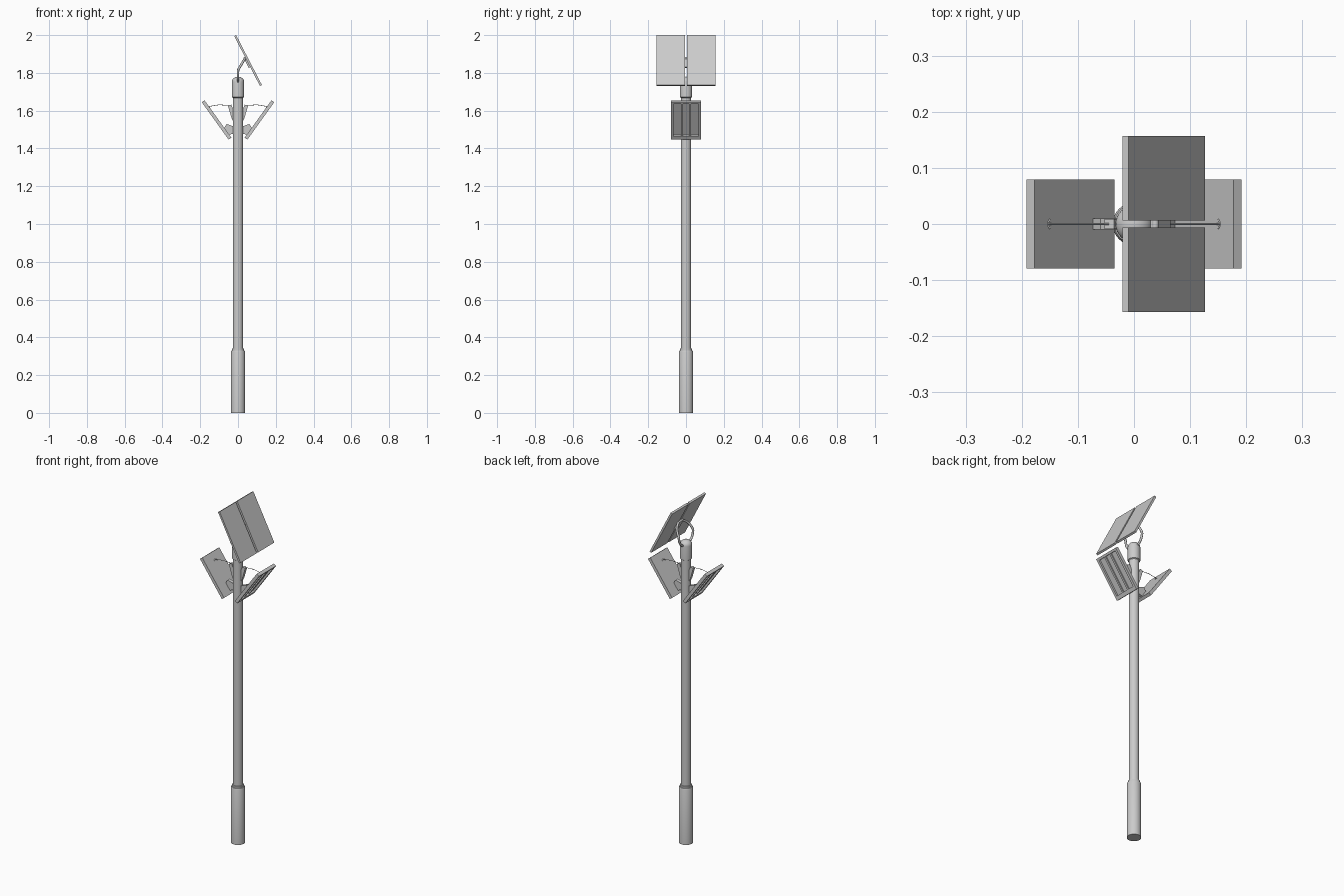
import bpy, bmesh, math
from mathutils import Vector

if "Cube" in bpy.data.objects:
    bpy.data.objects.remove(bpy.data.objects["Cube"])


def finish(name, bm, smooth=False):
    bmesh.ops.recalc_face_normals(bm, faces=bm.faces)
    me = bpy.data.meshes.new(name)
    bm.to_mesh(me)
    bm.free()
    ob = bpy.data.objects.new(name, me)
    bpy.context.collection.objects.link(ob)
    if smooth:
        bpy.ops.object.select_all(action='DESELECT')
        ob.select_set(True)
        bpy.context.view_layer.objects.active = ob
        bpy.ops.object.shade_smooth_by_angle(angle=math.radians(35))
    return ob


def lathe(name, profile, segs=32):
    """Turn (radius, z) points around the z axis."""
    bm = bmesh.new()
    pts = [bm.verts.new((r, 0, z)) for r, z in profile]
    edges = [bm.edges.new(p) for p in zip(pts, pts[1:])]
    bmesh.ops.spin(bm, geom=pts + edges, cent=(0, 0, 0), axis=(0, 0, 1),
                   angle=math.tau, steps=segs, use_duplicate=False)
    bmesh.ops.remove_doubles(bm, verts=bm.verts, dist=1e-5)
    return finish(name, bm, True)


def prism(name, pts, y0, y1):
    """Extrude an (x, z) outline along y."""
    bm = bmesh.new()
    face = bm.faces.new([bm.verts.new((x, y0, z)) for x, z in pts])
    ext = bmesh.ops.extrude_face_region(bm, geom=[face])
    for v in ext['geom']:
        if isinstance(v, bmesh.types.BMVert):
            v.co.y = y1
    return finish(name, bm)


def slab(name, origin, d, n, u, v, y, side=1):
    """Tilted box: u along direction d, v along normal n, y sideways."""
    o, d, n = Vector(origin), Vector(d), Vector(n)
    pts = [o + d * a + n * b for a, b in
           ((u[0], v[0]), (u[1], v[0]), (u[1], v[1]), (u[0], v[1]))]
    return prism(name, [(side * p.x, p.y) for p in pts], *y)


def tube(name, pts, radius):
    cu = bpy.data.curves.new(name, 'CURVE')
    cu.dimensions = '3D'
    cu.bevel_depth = radius
    cu.bevel_resolution = 2
    cu.use_fill_caps = True
    sp = cu.splines.new('POLY')
    sp.points.add(len(pts) - 1)
    for p, co in zip(sp.points, pts):
        p.co = (*co, 1)
    sp.use_smooth = True
    ob = bpy.data.objects.new(name, cu)
    bpy.context.collection.objects.link(ob)


# Pole, base sleeve and rounded cap
lathe("base_sleeve", [(0, 0), (0.038, 0), (0.038, 0.322), (0.035, 0.33),
                      (0.031, 0.331), (0.031, 0.34), (0.027, 0.342)])
lathe("pole", [(0, 0.3), (0.0275, 0.3), (0.0275, 1.70), (0, 1.70)])
dome = [(0.033 * math.cos(a), 1.752 + 0.028 * math.sin(a))
        for a in [i * math.pi / 12 for i in range(6)]]
lathe("pole_cap", [(0.027, 1.668), (0.033, 1.672)] + dome + [(0, 1.78)])

# Top solar panels, one each side of a narrow gap
top_o, top_d, top_n = (-0.01, 2.0), (0.459, -0.888), (0.888, 0.459)
for s, side in ((1, "back"), (-1, "front")):
    slab("solar_panel_" + side, top_o, top_d, top_n,
         (0, 0.298), (-0.0115, 0), (s * 0.006, s * 0.157))
# Clamp plate joining the panels to the fork
slab("panel_clamp", top_o, top_d, top_n, (0.125, 0.185), (-0.02, -0.0115), (-0.02, 0.02))

# Curved fork holding the panels, pinned through the cap
fork = []
for i in range(33):
    a = math.radians(-60 + 300 * i / 32)
    z = 1.812 + 0.066 * math.sin(a)
    fork.append((max(0, z - 1.815) * 0.6, 0.066 * math.cos(a), z))
tube("panel_fork", fork, 0.0065)
tube("fork_pin", [(0, -0.04, 1.755), (0, 0.04, 1.755)], 0.005)

# Two tilted lamp heads with brackets and stay wires
o, d, n = (0.035, 1.457), (0.583, 0.812), (0.812, -0.583)
L, T, W = 0.244, 0.018, 0.0795
for s, side in ((1, "right"), (-1, "left")):
    slab("lamp_back_" + side, o, d, n, (0, L), (0, 0.007), (-W, W), s)
    for k in (-1, 1):
        slab("lamp_side_rim_" + side, o, d, n, (0, L), (0.007, T), (k * W, k * 0.066), s)
        slab("lamp_divider_" + side, o, d, n, (0.022, L - 0.013), (0.007, 0.014),
             (k * 0.021 - 0.005, k * 0.021 + 0.005), s)
    slab("lamp_lower_rim_" + side, o, d, n, (0, 0.022), (0.007, T), (-0.066, 0.066), s)
    slab("lamp_upper_rim_" + side, o, d, n, (L - 0.013, L), (0.007, T), (-0.066, 0.066), s)
    # Lower arm from pole to lamp, and upper wedge for the wire
    prism("lower_bracket_" + side, [(s * x, z) for x, z in
          ((0.02, 1.48), (0.053, 1.47), (0.075, 1.507), (0.06, 1.53), (0.02, 1.515))],
          -0.01, 0.01)
    prism("upper_bracket_" + side, [(s * x, z) for x, z in
          ((0.022, 1.535), (0.034, 1.56), (0.053, 1.625), (0.036, 1.632), (0.022, 1.60))],
          -0.009, 0.009)
    tube("stay_wire_" + side, [(s * 0.045, 0, 1.628), (s * 0.10, 0, 1.631),
                              (s * 0.155, 0, 1.622)], 0.0015)
    tube("wire_hook_" + side, [(s * 0.15, -0.008, 1.618), (s * 0.155, 0, 1.622),
                              (s * 0.15, 0.008, 1.618)], 0.0018)
